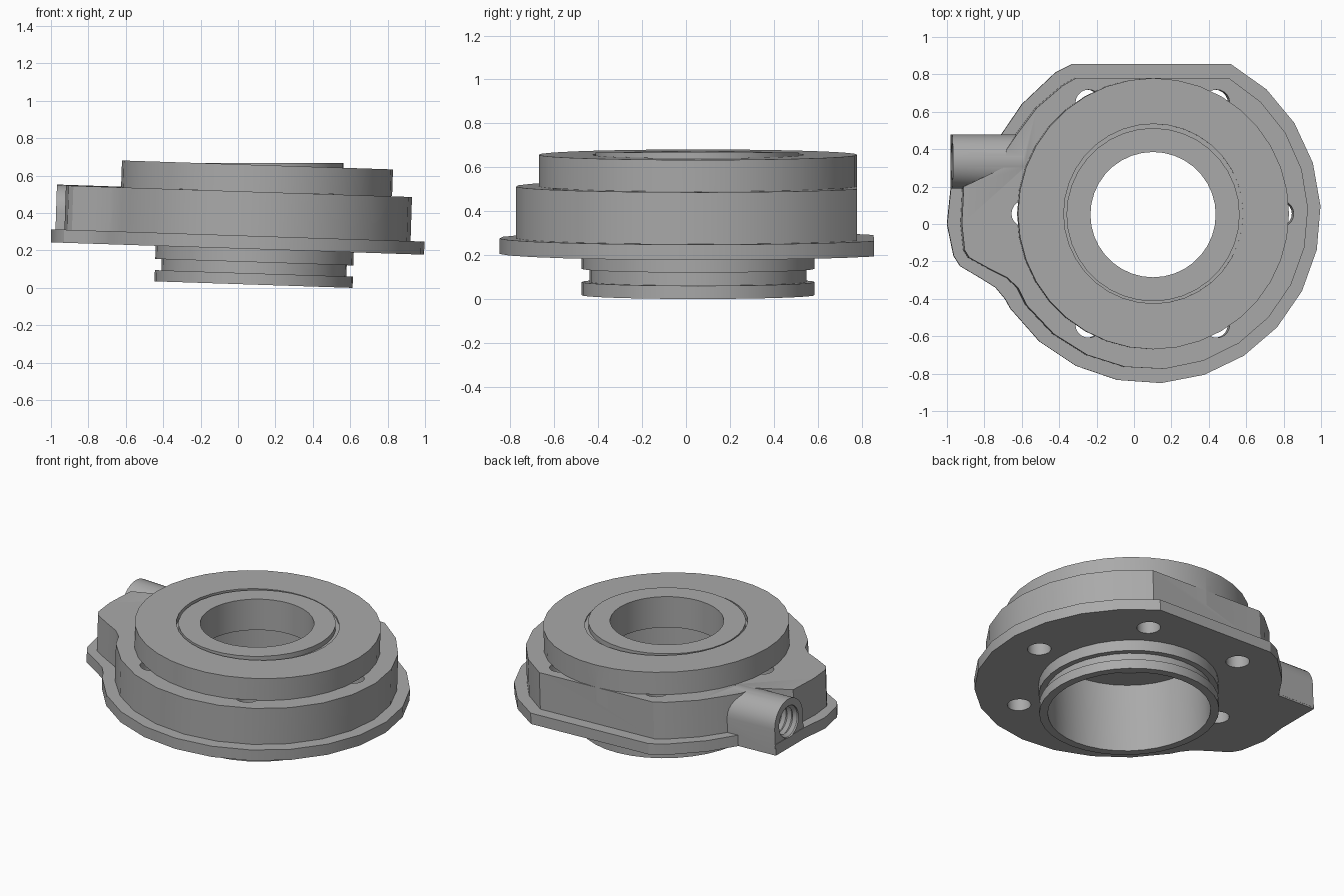
import bpy, bmesh, math
from mathutils import Matrix, Vector

if "Cube" in bpy.data.objects:
    bpy.data.objects.remove(bpy.data.objects["Cube"])

TILT = 0.033                       # whole housing leans slightly about y
AXIS = Vector((0.083, 0.055, 0.0175))
PLACE = Matrix.Translation(AXIS) @ Matrix.Rotation(TILT, 4, 'Y')

grey = bpy.data.materials.new("cast_grey")
grey.diffuse_color = (0.4, 0.4, 0.4, 1)
grey.use_nodes = True
grey.node_tree.nodes["Principled BSDF"].inputs["Base Color"].default_value = grey.diffuse_color


def finish(bm, name):
    bmesh.ops.recalc_face_normals(bm, faces=bm.faces)
    me = bpy.data.meshes.new(name)
    bm.to_mesh(me)
    bm.free()
    ob = bpy.data.objects.new(name, me)
    bpy.context.collection.objects.link(ob)
    me.materials.append(grey)
    return ob


def lathe(name, profile, matrix=Matrix(), segs=36, ring=False):
    """Revolve (radius, height) points about z; solid with caps, or a closed ring."""
    bm = bmesh.new()
    rings = []
    for r, z in profile:
        rings.append([bm.verts.new(matrix @ Vector((r * math.cos(2 * math.pi * i / segs),
                                                    r * math.sin(2 * math.pi * i / segs), z)))
                      for i in range(segs)])
    pairs = list(zip(rings, rings[1:]))
    if ring:
        pairs.append((rings[-1], rings[0]))
    else:
        bm.faces.new(rings[0])
        bm.faces.new(rings[-1])
    for a, b in pairs:
        for i in range(segs):
            j = (i + 1) % segs
            bm.faces.new((a[i], a[j], b[j], b[i]))
    return finish(bm, name)


def prism(name, points, direction):
    """Extrude a closed 3D outline along a direction."""
    bm = bmesh.new()
    face = bm.faces.new([bm.verts.new(p) for p in points])
    new = bmesh.ops.extrude_face_region(bm, geom=[face])["geom"]
    bmesh.ops.translate(bm, vec=direction,
                        verts=[v for v in new if isinstance(v, bmesh.types.BMVert)])
    return finish(bm, name)


def plate(name, radius, a0, a1, steps, rest, cx, z0, z1):
    """Plate with a round arc followed by the lug outline (picture coordinates)."""
    pts = []
    for i in range(steps + 1):
        a = math.radians(a0 + (a1 - a0) * i / steps)
        pts.append(Vector((radius * math.cos(a), radius * math.sin(a), z0)))
    pts += [Vector((x - cx, y - AXIS.y, z0)) for x, y in rest]
    return prism(name, pts, Vector((0, 0, z1 - z0)))


def boolean(target, tool, op):
    mod = target.modifiers.new(op, 'BOOLEAN')
    mod.operation, mod.solver, mod.object = op, 'EXACT', tool
    bpy.context.view_layer.update()
    deps = bpy.context.evaluated_depsgraph_get()
    me = bpy.data.meshes.new_from_object(target.evaluated_get(deps))
    target.modifiers.clear()
    target.data = me
    bpy.data.objects.remove(tool)


# Mounting flange with flat back edge and side lug
housing = plate("housing", 0.907, 62, -146, 14,
                [(-0.69, -0.40), (-0.74, -0.34), (-0.82, -0.29), (-0.93, -0.225),
                 (-0.965, -0.17), (-1.0, 0.0), (-0.98, 0.19), (-0.98, 0.478),
                 (-0.71, 0.478), (-0.60, 0.64), (-0.42, 0.81), (-0.33, 0.855)],
                0.091, 0.19, 0.26)

# Main body above the flange
body = plate("body", 0.832, 60.5, -144, 14,
             [(-0.62, -0.34), (-0.68, -0.285), (-0.78, -0.235), (-0.88, -0.18),
              (-0.905, -0.14), (-0.92, 0.0), (-0.91, 0.2), (-0.70, 0.3),
              (-0.68, 0.4), (-0.625, 0.48), (-0.52, 0.62), (-0.38, 0.74), (-0.31, 0.78)],
             0.10, 0.22, 0.496)

# Side port: half-round top on a square block
port_y, port_h, port_r = 0.334 - AXIS.y, 0.355, 0.145
x0 = -0.985 - AXIS.x
arch = [Vector((x0, port_y + port_r * math.cos(math.pi * i / 16),
                port_h + port_r * math.sin(math.pi * i / 16))) for i in range(17)]
arch += [Vector((x0, port_y - port_r, 0.2)), Vector((x0, port_y + port_r, 0.2))]
port = prism("port", arch, Vector((0.38, 0, 0)))

# Upper ring and grooved lower neck
upper_ring = lathe("upper_ring", [(0.725, 0.4), (0.725, 0.64)])
neck = lathe("neck", [(0.53, 0), (0.53, 0.06), (0.495, 0.06), (0.495, 0.12),
                      (0.53, 0.12), (0.53, 0.225)])
for part in (body, port, upper_ring, neck):
    boolean(housing, part, 'UNION')

# Central bore
boolean(housing, lathe("bore_cutter", [(0.48, -0.1), (0.48, 0.8)]), 'DIFFERENCE')

# Six bolt holes, stopping under the upper ring
for k in range(6):
    a = math.radians(60 * k)
    at = Matrix.Translation((0.685 * math.cos(a), 0.685 * math.sin(a), 0))
    boolean(housing, lathe("hole_cutter", [(0.07, 0.1), (0.07, 0.497)], at, 20), 'DIFFERENCE')

# Threaded hole in the port
thread = [(0.1, 0)]
for k in range(6):
    thread += [(0.1, 0.04 + 0.04 * k), (0.083, 0.06 + 0.04 * k)]
to_x = Matrix(((0, 0, 1, x0 - 0.03), (1, 0, 0, port_y), (0, 1, 0, port_h), (0, 0, 0, 1)))
boolean(housing, lathe("thread_cutter", thread, to_x, 24), 'DIFFERENCE')
housing.data.transform(PLACE)

# Level inner ring seated in the bore
inner_ring = lathe("inner_ring", [(0.335, 0.467), (0.335, 0.667), (0.463, 0.667),
                                  (0.463, 0.635), (0.486, 0.635), (0.486, 0.467)],
                   Matrix.Translation((0.102, 0.05, 0)), ring=True)

for ob in (housing, inner_ring):
    bpy.ops.object.select_all(action='DESELECT')
    ob.select_set(True)
    bpy.context.view_layer.objects.active = ob
    bpy.ops.object.shade_smooth_by_angle(angle=math.radians(25))
